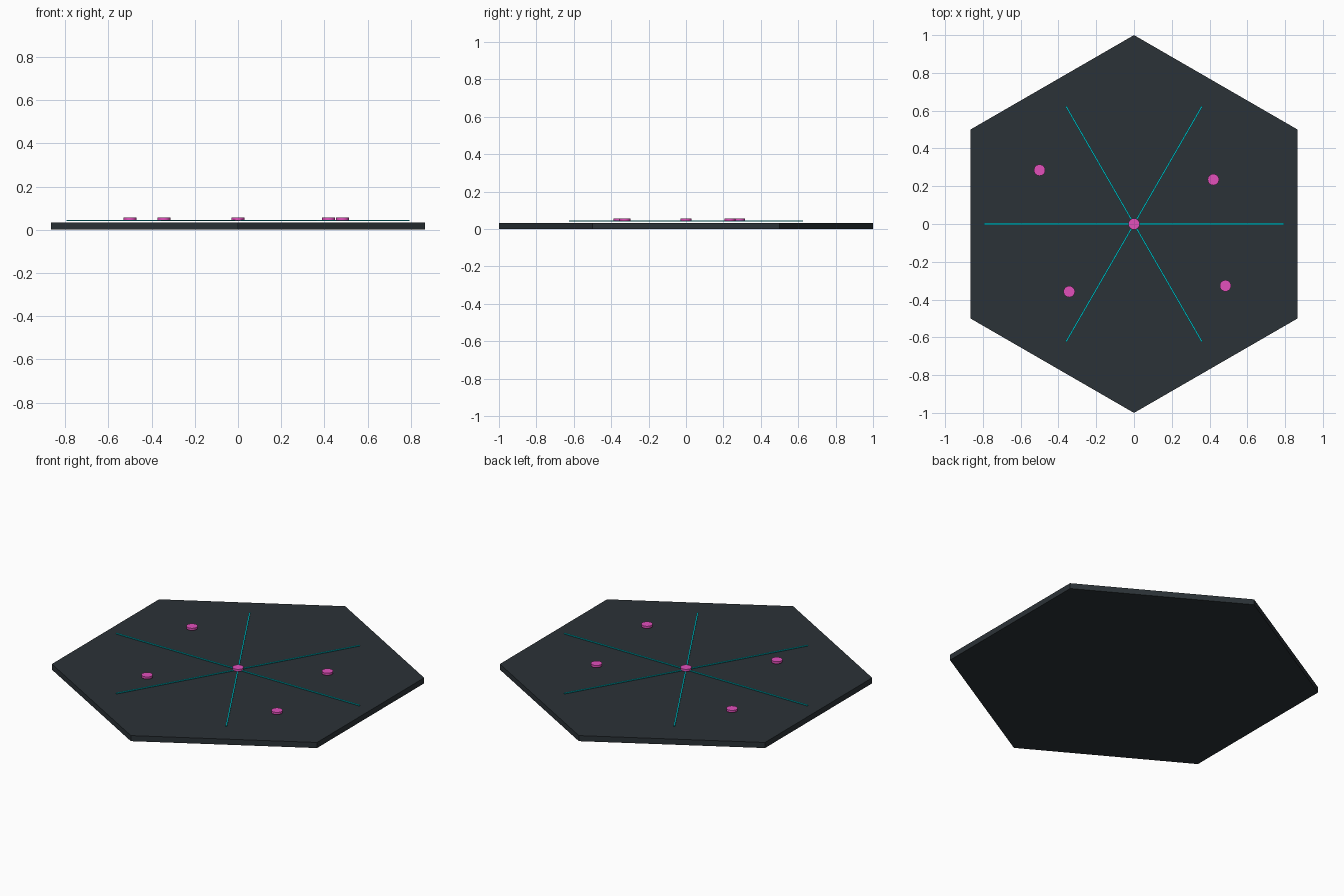
import bpy
from math import radians, cos, sin

if "Cube" in bpy.data.objects:
    bpy.data.objects.remove(bpy.data.objects["Cube"])


def material(name, rgb):
    m = bpy.data.materials.new(name)
    m.diffuse_color = (*rgb, 1)
    m.use_nodes = True
    m.node_tree.nodes["Principled BSDF"].inputs["Base Color"].default_value = m.diffuse_color
    return m


DARK = material("dark_slate", (0.024, 0.032, 0.038))
CYAN = material("cyan", (0.0, 0.66, 0.72))
PINK = material("pink", (0.76, 0.08, 0.50))


def prism(name, sides, radius, z0, z1, xy, mat):
    bpy.ops.mesh.primitive_cylinder_add(vertices=sides, radius=radius, depth=z1 - z0,
                                        location=(*xy, (z0 + z1) / 2))
    o = bpy.context.object
    o.name = name
    o.data.materials.append(mat)
    return o


# hexagonal base plate, corners on the y axis
prism("base_plate", 6, 1.0, 0, 0.033, (0, 0), DARK)

# six thin spokes floating just above the plate
W, T, Z = 0.008, 0.005, 0.042
for i in range(6):
    a = radians(60 * i)
    length = 0.795 if i % 3 == 0 else 0.72
    bpy.ops.mesh.primitive_cube_add(size=1, location=(cos(a) * length / 2, sin(a) * length / 2, Z),
                                    rotation=(0, 0, a), scale=(length, W, T))
    spoke = bpy.context.object
    spoke.name = f"spoke_{i + 1}"
    spoke.data.materials.append(CYAN)

# round markers: one central and four scattered
markers = [(0, 0), (0.42, 0.235), (-0.5, 0.285), (-0.343, -0.358), (0.484, -0.327)]
for i, xy in enumerate(markers):
    marker = prism(f"marker_{i + 1}", 24, 0.03, 0.043, 0.056, xy, PINK)
    bpy.ops.object.shade_smooth_by_angle()
